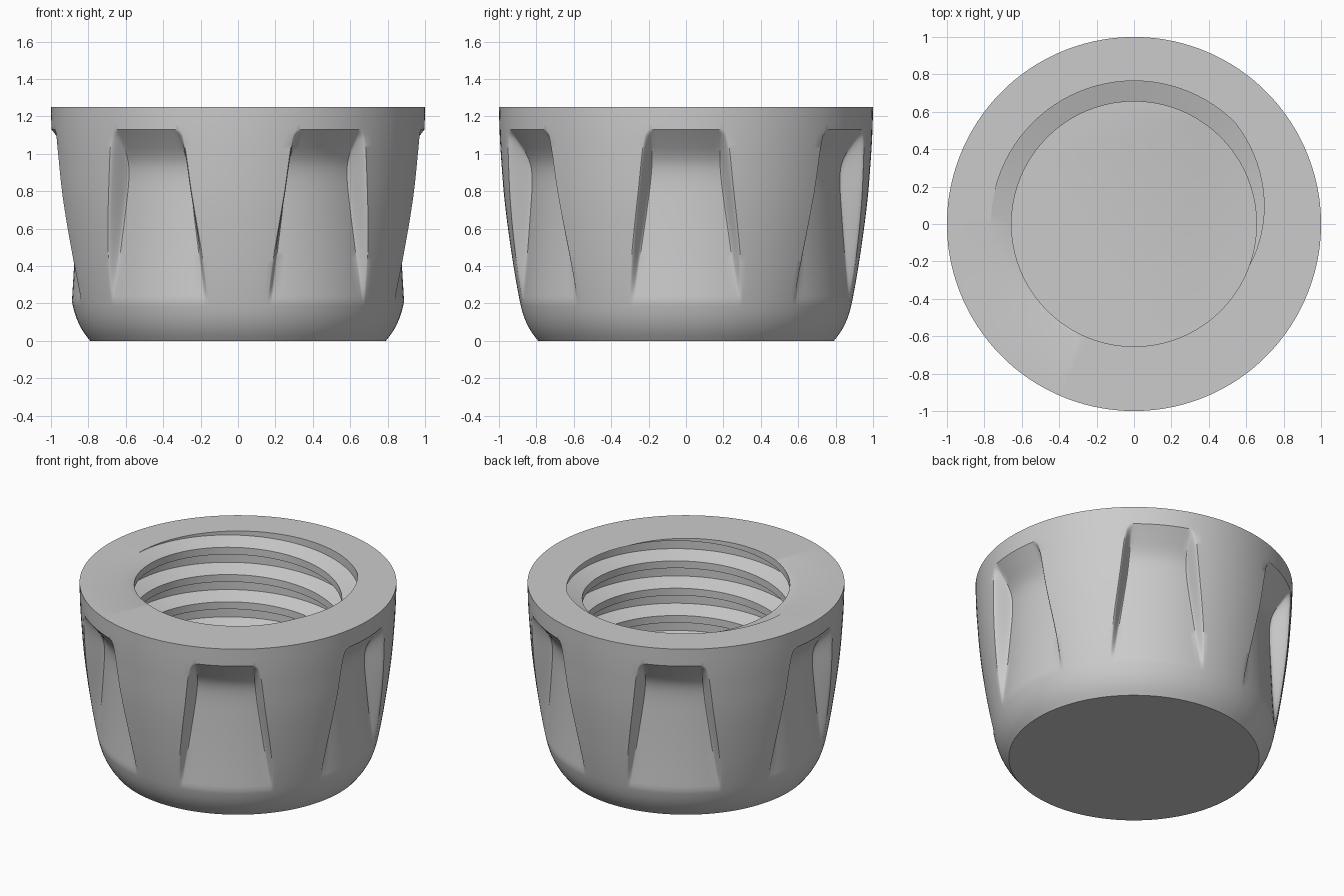
import bpy, bmesh, math

if "Cube" in bpy.data.objects:
    bpy.data.objects.remove(bpy.data.objects["Cube"])

HEIGHT, FLOOR = 1.25, 0.2
POCKETS = 6
POCKET_BOTTOM, POCKET_TOP = 0.21, 1.13
BORE, ROOT, PITCH = 0.655, 0.765, 0.19

# (height, value) profiles
OUTER = [(0, 0.79), (0.05, 0.828), (0.12, 0.863), (0.21, 0.888), (0.45, 0.93),
         (0.75, 0.97), (1.0, 0.99), (1.13, 0.997), (1.25, 1.0)]
POCKET_FLOOR = [(0.21, 0.888), (0.45, 0.874), (0.7, 0.864), (0.86, 0.862),
                (0.94, 0.873), (1.0, 0.9), (1.07, 0.95), (1.13, 0.997)]
HALF_WIDTH = [(0.21, 0.28), (0.45, 0.252), (0.8, 0.204), (1.09, 0.168), (1.13, 0.15)]


def curve(points, z):
    """Smooth interpolation through the profile points."""
    z = min(max(z, points[0][0]), points[-1][0])
    last = len(points) - 1
    i = next(k for k in range(last) if z <= points[k + 1][0])

    def slope(k):
        a, b = points[max(k - 1, 0)], points[min(k + 1, last)]
        return (b[1] - a[1]) / (b[0] - a[0])
    (z0, v0), (z1, v1) = points[i], points[i + 1]
    h = z1 - z0
    t = (z - z0) / h
    s = t * t * (3 - 2 * t)
    return (v0 + (v1 - v0) * s + h * slope(i) * t * (1 - t) ** 2
            - h * slope(i + 1) * t * t * (1 - t))


def polar(radius, angle, z):
    return (radius * math.cos(angle), radius * math.sin(angle), z)


def span(a, b, n):
    return [a + (b - a) * i / n for i in range(n)]


def add_grid(bm, rows, closed):
    for low, high in zip(rows, rows[1:]):
        n = len(low)
        for i in range(n if closed else n - 1):
            j = (i + 1) % n
            bm.faces.new((low[i], low[j], high[j], high[i]))


def outer_row(bm, z):
    """One ring of the outside wall, with columns that follow the pocket sides."""
    outer, floor = curve(OUTER, z), curve(POCKET_FLOOR, z)
    inside = POCKET_BOTTOM < z < POCKET_TOP
    depth = max(outer - floor, 0) if inside else 0
    width = curve(HALF_WIDTH, z)
    inner = math.asin(width / 0.9)
    edge = math.asin((width + 0.045) / 0.95)
    step = math.tau / POCKETS
    columns = [(a, 1) for a in span(-inner, inner, 12)]
    for i in range(8):
        t = i / 8
        columns.append((inner + (edge - inner) * t, 1 - t * t * (3 - 2 * t)))
    columns += [(a, 0) for a in span(edge, step - edge, 12)]
    for i in range(8):
        t = i / 8
        columns.append((step - edge + (edge - inner) * t, t * t * (3 - 2 * t)))
    return [bm.verts.new(polar(outer - depth * k, p * step + a, z))
            for p in range(POCKETS) for a, k in columns]


bm = bmesh.new()

# Outside wall and flat base
heights = (span(0, POCKET_BOTTOM, 9) + span(POCKET_BOTTOM, 0.8, 20)
           + span(0.8, POCKET_TOP, 20) + span(POCKET_TOP, HEIGHT, 4) + [HEIGHT])
rings = [outer_row(bm, z) for z in heights]
add_grid(bm, rings, True)
bm.faces.new(rings[0][::-1])

# Helical thread of the bore, trimmed at the mouth and at the cavity floor
thread = bmesh.new()
SEGMENTS = 96
TURNS = math.ceil((HEIGHT - FLOOR) / PITCH) + 3
section = [(-20, BORE), (45, ROOT), (180, ROOT), (245, BORE), (340, BORE)]
rows = []
for i in range(TURNS * SEGMENTS + 1):
    turn = i / SEGMENTS
    base = FLOOR - PITCH * 2 + ((HEIGHT - FLOOR) % PITCH)
    rows.append([thread.verts.new(polar(r, turn * math.tau,
                                        base + PITCH * (turn - a / 360)))
                 for a, r in section])
add_grid(thread, rows, False)
bmesh.ops.remove_doubles(thread, verts=thread.verts[:], dist=0.0002)
for z, side in ((HEIGHT, 1), (FLOOR, -1)):
    geom = thread.verts[:] + thread.edges[:] + thread.faces[:]
    bmesh.ops.bisect_plane(thread, geom=geom, dist=0.00001, plane_co=(0, 0, z),
                           plane_no=(0, 0, side), clear_outer=True)
bmesh.ops.remove_doubles(thread, verts=thread.verts[:], dist=0.0002)
part = bpy.data.meshes.new("thread")
thread.to_mesh(part)
thread.free()
bm.from_mesh(part)
bpy.data.meshes.remove(part)

# Flat rim and cavity floor
for z in (HEIGHT, FLOOR):
    edges = [e for e in bm.edges if e.is_boundary
             and all(abs(v.co.z - z) < 0.001 for v in e.verts)]
    bmesh.ops.triangle_fill(bm, edges=edges, use_beauty=True, normal=(0, 0, 1))
bmesh.ops.recalc_face_normals(bm, faces=bm.faces[:])

mesh = bpy.data.meshes.new("screw_cap")
bm.to_mesh(mesh)
bm.free()
cap = bpy.data.objects.new("screw_cap", mesh)
bpy.context.collection.objects.link(cap)

# Plain grey plastic
grey = bpy.data.materials.new("light_grey")
grey.use_nodes = True
colour = (0.6, 0.6, 0.6, 1)
grey.diffuse_color = colour
grey.node_tree.nodes["Principled BSDF"].inputs["Base Color"].default_value = colour
mesh.materials.append(grey)

bpy.ops.object.select_all(action="DESELECT")
cap.select_set(True)
bpy.context.view_layer.objects.active = cap
bpy.ops.object.shade_smooth_by_angle(angle=math.radians(30))
